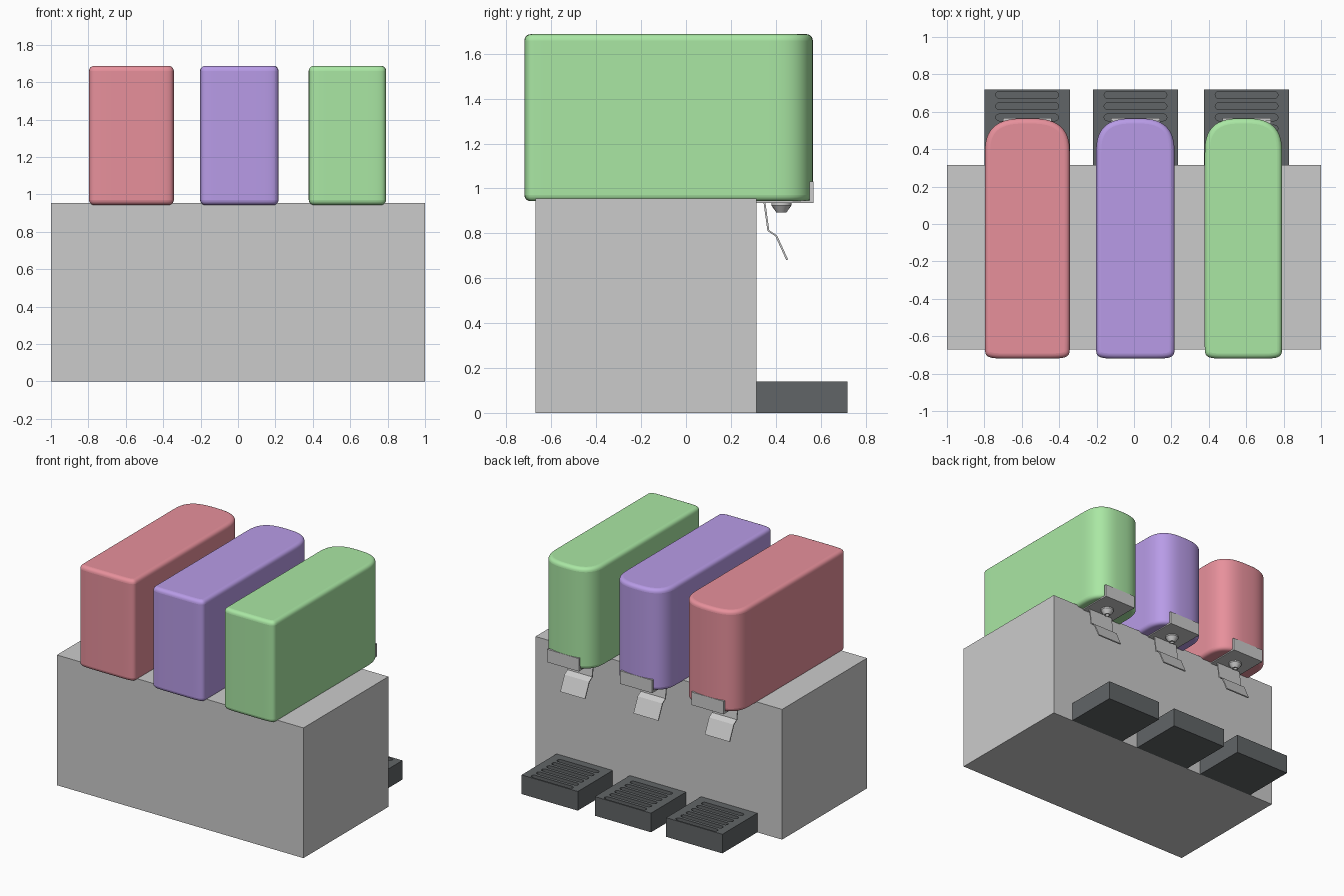
import bpy, bmesh
from math import cos, sin, pi

if "Cube" in bpy.data.objects:
    bpy.data.objects.remove(bpy.data.objects["Cube"])


def finish(name, bm, color=None):
    bmesh.ops.recalc_face_normals(bm, faces=bm.faces)
    me = bpy.data.meshes.new(name)
    bm.to_mesh(me)
    bm.free()
    ob = bpy.data.objects.new(name, me)
    bpy.context.collection.objects.link(ob)
    if color:
        mat = bpy.data.materials.new(name + "_mat")
        mat.diffuse_color = (*color, 1)
        mat.use_nodes = True
        mat.node_tree.nodes["Principled BSDF"].inputs["Base Color"].default_value = mat.diffuse_color
        me.materials.append(mat)
    return ob


def prism(name, pts, to3d, a, b, color=None):
    """Extrude a 2D outline between a and b."""
    bm = bmesh.new()
    lo = [bm.verts.new(to3d(p, a)) for p in pts]
    hi = [bm.verts.new(to3d(p, b)) for p in pts]
    bm.faces.new(lo)
    bm.faces.new(hi)
    for i in range(len(pts)):
        j = (i + 1) % len(pts)
        bm.faces.new((lo[i], lo[j], hi[j], hi[i]))
    return finish(name, bm, color)


def along_z(p, h):
    return (p[0], p[1], h)


def along_x(p, h):
    return (h, p[0], p[1])


def box(name, x0, x1, y0, y1, z0, z1, color=None):
    return prism(name, [(x0, y0), (x1, y0), (x1, y1), (x0, y1)], along_z, z0, z1, color)


def superarc(cx, cy, rx, ry, n, steps):
    """Half superellipse running from +x to -x."""
    out = []
    for i in range(steps + 1):
        t = pi * i / steps
        c, s = cos(t), max(sin(t), 0)
        out.append((cx + rx * (1 if c > 0 else -1) * abs(c) ** (2 / n), cy + ry * s ** (2 / n)))
    return out


def smooth(ob, angle=0.7):
    bpy.ops.object.select_all(action='DESELECT')
    ob.select_set(True)
    bpy.context.view_layer.objects.active = ob
    bpy.ops.object.shade_smooth_by_angle(angle=angle)


def tank(name, x0, x1, color):
    cx, hw = (x0 + x1) / 2, (x1 - x0) / 2
    pts = superarc(cx, 0.37, hw, 0.195, 2.8, 28)
    pts += superarc(cx, -0.62, hw, -0.10, 7, 28)[::-1]
    ob = prism(name, pts, along_z, 0.943, 1.687, color)
    bv = ob.modifiers.new("rounding", 'BEVEL')
    bv.width, bv.segments = 0.035, 5
    bv.limit_method, bv.angle_limit = 'ANGLE', 1.2
    smooth(ob, 0.9)


def tray(name, cx, hw):
    dark = (0.12, 0.13, 0.135)
    ob = box(name, cx - hw, cx + hw, 0.315, 0.72, 0, 0.14, dark)
    # rounded drain slots cut into the top
    r = 0.018
    for i in range(6):
        y, w = 0.69 - 0.06 * i, hw - 0.06
        pts = [(cx + s * (w - r + r * sin(t)), y + s * -r * cos(t))
               for s in (1, -1) for t in [pi * k / 6 for k in range(7)]]
        cut = prism(name + "_slot_cutter", pts, along_z, 0.07, 0.2)
        cut.hide_render = True
        cut.hide_set(True)
        m = ob.modifiers.new("slot", 'BOOLEAN')
        m.object, m.operation, m.solver = cut, 'DIFFERENCE', 'EXACT'


def nozzle(name, cx, cy):
    prof = [(0.045, 0.94), (0.045, 0.925), (0.022, 0.892), (0.014, 0.892), (0.014, 0.93)]
    bm = bmesh.new()
    n = 20
    rings = [[bm.verts.new((cx + r * cos(2 * pi * i / n), cy + r * sin(2 * pi * i / n), z))
              for i in range(n)] for r, z in prof]
    for a, b in zip(rings, rings[1:]):
        for i in range(n):
            bm.faces.new((a[i], a[(i + 1) % n], b[(i + 1) % n], b[i]))
    bm.faces.new(rings[0])
    bm.faces.new(rings[-1])
    smooth(finish(name, bm), 0.5)


# cabinet
box("cabinet", -1, 1, -0.67, 0.315, 0, 0.955)

# drink tanks
tank("tank_red", -0.797, -0.343, (0.80, 0.28, 0.33))
tank("tank_purple", -0.203, 0.217, (0.48, 0.33, 0.80))
tank("tank_green", 0.378, 0.792, (0.40, 0.80, 0.37))

# one dispenser per tank
for side, cx in (("left", -0.571), ("middle", 0.008), ("right", 0.602)):
    tray("drip_tray_" + side, cx, 0.228)
    # L-shaped bracket with upright lip
    prism("spout_bracket_" + side,
          [(0.31, 0.935), (0.567, 0.935), (0.567, 1.03), (0.55, 1.03), (0.55, 0.947), (0.31, 0.947)],
          along_x, cx - 0.13, cx + 0.13)
    nozzle("nozzle_" + side, cx, 0.425)
    # bent push lever
    path = [(0.345, 0.94), (0.363, 0.81), (0.398, 0.787), (0.447, 0.68)]
    prism("push_lever_" + side, path + [(y + 0.008, z + 0.003) for y, z in path[::-1]],
          along_x, cx - 0.1, cx + 0.1)
